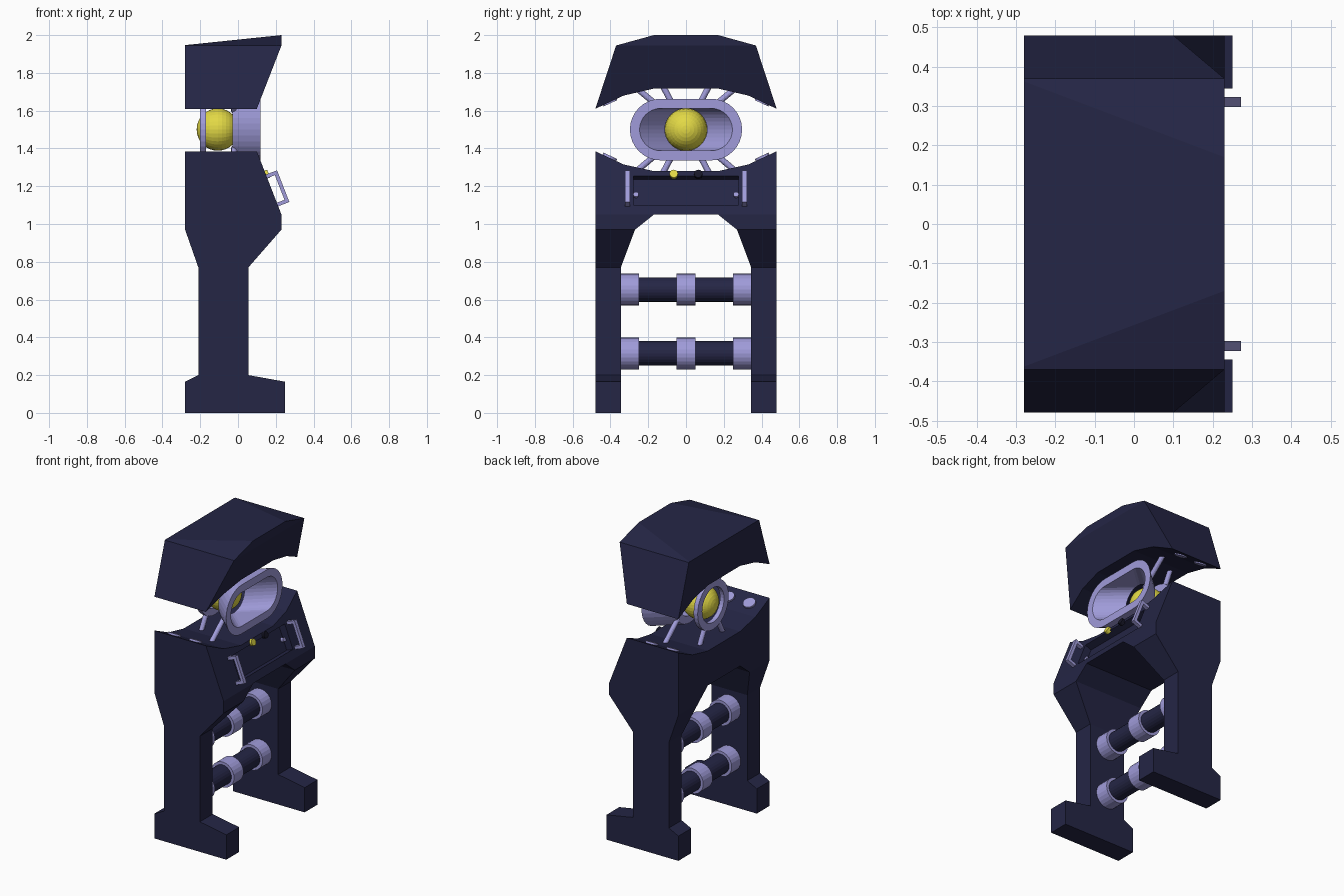
import bpy, bmesh, math
from mathutils import Vector, Matrix

if "Cube" in bpy.data.objects:
    bpy.data.objects.remove(bpy.data.objects["Cube"])


def material(name, rgb):
    m = bpy.data.materials.new(name)
    m.diffuse_color = (*rgb, 1)
    m.use_nodes = True
    m.node_tree.nodes["Principled BSDF"].inputs["Base Color"].default_value = m.diffuse_color
    return m


NAVY = material("dark_navy", (0.018, 0.019, 0.060))
LILAC = material("pale_lilac", (0.35, 0.33, 0.70))
YELLOW = material("yellow", (0.76, 0.69, 0.06))
BLACK = material("near_black", (0.008, 0.008, 0.02))


def finish(name, bm, mat):
    bmesh.ops.recalc_face_normals(bm, faces=bm.faces)
    me = bpy.data.meshes.new(name)
    bm.to_mesh(me)
    bm.free()
    me.materials.append(mat)
    ob = bpy.data.objects.new(name, me)
    bpy.context.collection.objects.link(ob)
    return ob


def prism(name, start, shift, mat=NAVY):
    bm = bmesh.new()
    f = bm.faces.new([bm.verts.new(p) for p in start])
    r = bmesh.ops.extrude_face_region(bm, geom=[f])
    vs = [v for v in r["geom"] if isinstance(v, bmesh.types.BMVert)]
    bmesh.ops.translate(bm, verts=vs, vec=shift)
    return finish(name, bm, mat)


def box(name, size, mtx, mat):
    bm = bmesh.new()
    bmesh.ops.create_cube(bm, size=1, matrix=mtx @ Matrix.Diagonal((*size, 1)))
    return finish(name, bm, mat)


def rod(name, a, b, r, mat, seg=24):
    a, b = Vector(a), Vector(b)
    d = b - a
    m = Matrix.Translation((a + b) / 2) @ d.to_track_quat('Z', 'Y').to_matrix().to_4x4()
    bm = bmesh.new()
    bmesh.ops.create_cone(bm, cap_ends=True, segments=seg, radius1=r, radius2=r,
                          depth=d.length, matrix=m)
    return finish(name, bm, mat)


def boolean(ob, cutter, op):
    mod = ob.modifiers.new("cut", 'BOOLEAN')
    mod.operation, mod.solver, mod.object = op, 'EXACT', cutter
    bpy.context.view_layer.update()
    ev = ob.evaluated_get(bpy.context.evaluated_depsgraph_get())
    me = bpy.data.meshes.new_from_object(ev)
    ob.modifiers.clear()
    ob.data = me
    me.materials.clear()
    me.materials.append(NAVY)
    for p in me.polygons:
        p.material_index = 0
    bpy.data.objects.remove(cutter)


def crossed(name, side, half):
    """Side outline (x, z) crossed with a mirrored front outline (y, z)."""
    ob = prism(name, [(x, -0.48, z) for x, z in side], (0, 0.96, 0))
    ring = half + [(-y, z) for y, z in reversed(half)]
    cut = prism("cutter", [(-1, y, z) for y, z in ring], (2, 0, 0))
    boolean(ob, cut, 'INTERSECT')
    return ob


# legs, feet and lower body in one shell
body = crossed("body_and_legs",
               [(-0.28, 0), (0.25, 0), (0.25, 0.165), (0.055, 0.2), (0.055, 0.77),
                (0.23, 0.97), (0.23, 1.05), (0.055, 1.5), (-0.28, 1.5),
                (-0.28, 0.97), (-0.21, 0.77), (-0.21, 0.2), (-0.28, 0.165)],
               [(0.17, 1.05), (0.27, 0.97), (0.345, 0.77), (0.345, -0.1), (0.6, -0.1),
                (0.6, 1.445), (0.48, 1.385), (0.33, 1.315), (0.17, 1.28)])

# hood
crossed("hood",
        [(-0.28, 1.5), (0.057, 1.5), (0.23, 1.945), (0.23, 2.0), (-0.28, 1.947)],
        [(0.17, 1.717), (0.33, 1.68), (0.48, 1.61), (0.37, 1.945), (0.17, 2.0)])

# frame lying on the sloping chest: local x points out, local z up the slope
tilt = -math.atan2(0.13, 0.335)
CHEST = Matrix.Translation((0.1815, 0, 1.178)) @ Matrix.Rotation(tilt, 4, 'Y')


def chest(out, y, up):
    return CHEST @ Matrix.Translation((out, y, up))


# recessed chest panel
boolean(body, box("cutter", (0.1, 0.555, 0.165), chest(0, 0, 0), NAVY), 'DIFFERENCE')

# chest buttons, handles and panel knobs
for name, y, mat in (("yellow_button", -0.065, YELLOW), ("dark_button", 0.065, BLACK)):
    rod(name, chest(-0.01, y, 0.09).translation, chest(0.014, y, 0.09).translation, 0.022, mat, 16)
for s in (-1, 1):
    y = s * 0.31
    box("handle_grip", (0.02, 0.025, 0.18), chest(0.052, y, 0), LILAC)
    for u in (-0.08, 0.08):
        box("handle_post", (0.07, 0.025, 0.02), chest(0.02, y, u), LILAC)
    rod("panel_knob", chest(-0.055, s * 0.265, -0.01).translation,
        chest(-0.03, s * 0.265, -0.01).translation, 0.014, LILAC, 12)

# cross bars with collars between the legs
for z in (0.315, 0.653):
    rod("cross_bar", (-0.078, -0.35, z), (-0.078, 0.35, z), 0.065, NAVY)
    for a, b in ((-0.35, -0.25), (-0.05, 0.05), (0.25, 0.35)):
        rod("bar_collar", (-0.078, a, z), (-0.078, b, z), 0.084, LILAC)


# hollow lens parts, lofted through (x, half straight length, radius) sections
def loft(name, sections):
    bm = bmesh.new()
    n = 16
    rings = []
    for x, h, r in sections:
        ring = []
        for side in (1, -1):
            for i in range(n + 1):
                a = math.pi * (i / n - 0.5) + (0 if side > 0 else math.pi)
                ring.append(bm.verts.new((x, side * h + r * math.cos(a), 1.5 + r * math.sin(a))))
        rings.append(ring)
    for k, ra in enumerate(rings):
        rb = rings[(k + 1) % len(rings)]
        for i in range(len(ra)):
            j = (i + 1) % len(ra)
            bm.faces.new((ra[i], ra[j], rb[j], rb[i]))
    bmesh.ops.remove_doubles(bm, verts=bm.verts, dist=1e-5)
    return finish(name, bm, LILAC)


loft("eye_funnel", [(0.12, 0.134, 0.163), (-0.03, 0, 0.163), (-0.03, 0, 0.112), (0.12, 0.134, 0.112)])
loft("eye_back_ring", [(-0.17, 0, 0.163), (-0.2, 0, 0.163), (-0.2, 0, 0.115), (-0.17, 0, 0.115)])

# eye ball
bm = bmesh.new()
bmesh.ops.create_uvsphere(bm, u_segments=32, v_segments=16, radius=0.112,
                          matrix=Matrix.Translation((-0.107, 0, 1.5)) @ Matrix.Rotation(math.pi / 2, 4, 'Y'))
finish("eye_ball", bm, YELLOW)

# radial struts holding the eye, and round pads on the slopes
for sy in (-1, 1):
    for sz in (-1, 1):
        for x, deg, reach in ((-0.185, 62, 0.26), (-0.02, 40, 0.335)):
            d = Vector((0, sy * math.cos(math.radians(deg)), sz * math.sin(math.radians(deg))))
            c = Vector((x, 0, 1.5))
            rod("eye_strut", c + d * 0.15, c + d * reach, 0.016, LILAC, 12)
        for x in (-0.185, -0.03):
            c = Vector((x, sy * 0.405, 1.5 + sz * 0.15))
            d = Vector((0, -sy * 0.42, -sz * 0.9)).normalized()
            rod("round_pad", c - d * 0.02, c + d * 0.012, 0.04, LILAC, 16)
